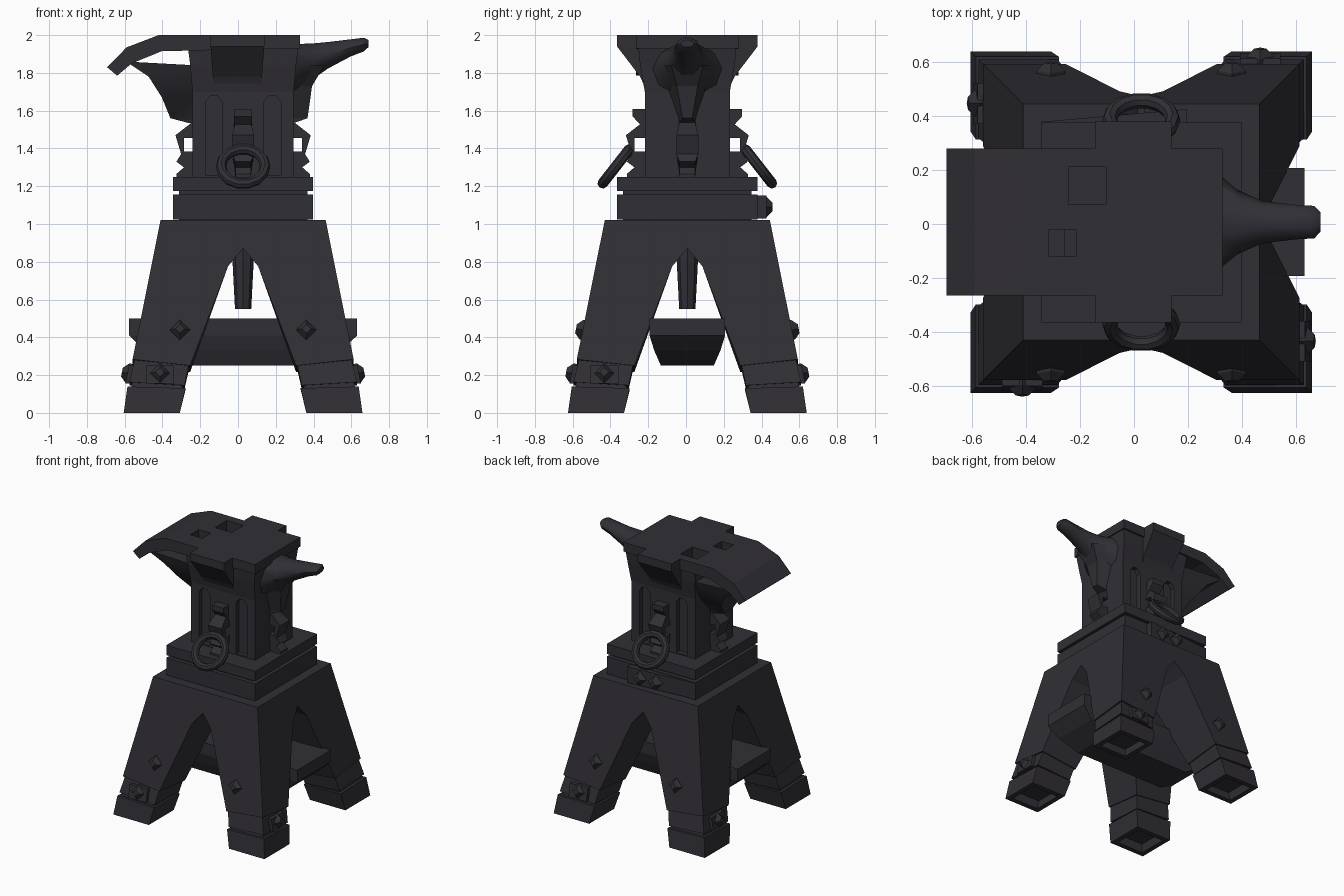
import bpy, bmesh, math
from mathutils import Vector, Matrix

if "Cube" in bpy.data.objects:
    bpy.data.objects.remove(bpy.data.objects["Cube"])

CX, CY = 0.027, 0.007          # axis of the stand
iron = bpy.data.materials.new("dark_iron")
iron.diffuse_color = (0.03, 0.028, 0.035, 1)
iron.use_nodes = True
iron.node_tree.nodes["Principled BSDF"].inputs["Base Color"].default_value = iron.diffuse_color
parts = []


def make(name, verts, faces, smooth=False):
    me = bpy.data.meshes.new(name)
    me.from_pydata([tuple(v) for v in verts], [], faces)
    bm = bmesh.new()
    bm.from_mesh(me)
    bmesh.ops.recalc_face_normals(bm, faces=bm.faces)
    for f in bm.faces:
        f.smooth = smooth
    bm.to_mesh(me)
    bm.free()
    me.materials.append(iron)
    ob = bpy.data.objects.new(name, me)
    bpy.context.collection.objects.link(ob)
    parts.append(ob)
    return ob


def loft(name, rings, smooth=False):
    n = len(rings[0])
    verts = [v for r in rings for v in r]
    faces = [(k * n + i, k * n + (i + 1) % n, (k + 1) * n + (i + 1) % n, (k + 1) * n + i)
             for k in range(len(rings) - 1) for i in range(n)]
    faces += [tuple(range(n)), tuple(range(len(verts) - n, len(verts)))]
    return make(name, verts, faces, smooth)


def rect(hx, hy, z, cx=0, cy=0):
    return [(cx + a * hx, cy + b * hy, z) for a, b in ((-1, -1), (1, -1), (1, 1), (-1, 1))]


def prism(name, pts, a, b, place):
    return loft(name, [[place(u, v, w) for u, v in pts] for w in (a, b)])


def along_y(u, v, w): return (u, w, v)
def along_x(u, v, w): return (w, u, v)


def cut(ob, cutters):
    for c in cutters:
        m = ob.modifiers.new("cut", 'BOOLEAN')
        m.operation, m.solver, m.object = 'DIFFERENCE', 'EXACT', c
    bpy.context.view_layer.update()
    dg = bpy.context.evaluated_depsgraph_get()
    me = bpy.data.meshes.new_from_object(ob.evaluated_get(dg))
    ob.modifiers.clear()
    ob.data = me


def discard(cutters):
    for c in cutters:
        parts.remove(c)
        bpy.data.objects.remove(c)


def bolt(name, pos, direction, r=0.053, depth=0.06):
    q = Vector(direction).to_track_quat('Z', 'Y').to_matrix()
    rings = [[Vector(pos) + q @ Vector((rr * math.cos(t * math.pi / 2), rr * math.sin(t * math.pi / 2), h))
              for t in range(4)] for rr, h in ((r, -depth / 2), (r, 0), (r * .45, depth / 2))]
    return loft(name, rings)


# stand: tapered block with crossing pointed arches
stand = loft("stand_block", [rect(.585, .585, .25), rect(.437, .437, 1.02)])
half = [(.345, .08), (.08, .776), (.035, .83)]
arch = half + [(0, .87)] + [(-u, v) for u, v in reversed(half)]
arches = [prism("arch_cutter", arch, -1, 1, f) for f in (along_x, along_y)]
cut(stand, arches)
discard(arches)
for v in stand.data.vertices:          # leg ends are cut square to the leg
    if v.co.z < .3:
        v.co.z = .25 + .11 * (abs(v.co.x) + abs(v.co.y) - .865)

# leg ends, straps and hollow feet
def leg_part(name, sx, sy, levels):
    rings = []
    for o, i, z, tilt in levels:
        rings.append([(sx * a, sy * b, z + tilt * (a + b - .9))
                      for a, b in ((o, o), (i, o), (i, i), (o, i))])
    loft(name, rings)

for sx in (-1, 1):
    for sy in (-1, 1):
        leg_part("leg_end", sx, sy, [(.55, .30, .32, .1), (.595, .325, .11, .05)])
        leg_part("leg_strap", sx, sy, [(.575, .288, .255, .1), (.602, .31, .145, .06)])
        leg_part("foot", sx, sy, [(.612, .305, .13, .03), (.632, .335, 0, 0),
                                  (.595, .372, 0, 0), (.585, .365, .06, 0)])
        bolt("leg_bolt", (sx * .335, sy * .56, .44), (0, sy, .19))

# strap clasps: one per leg, turning around the stand
for k in range(4):
    R = Matrix.Rotation(k * math.pi / 2, 3, 'Z')
    bolt("strap_bolt", R @ Vector((-.44, -.612, .21)), R @ Vector((0, -1, .19)))
    loft("strap_clasp", [[R @ Vector(p) for p in rect(.075, .015, z, -.44, -.6 + .19 * (z - .2))]
                         for z in (.155, .25)])

# trough and hanging peg under the block
loft("trough", [rect(.604, .2, .5), rect(.604, .2, .41), rect(.52, .175, .33), rect(.38, .14, .25)])
loft("peg", [[(r * math.cos(t * math.pi / 4), r * math.sin(t * math.pi / 4), z) for t in range(8)]
             for r, z in ((.043, .55), (.056, .8), (.05, .9))])

# collar, base plate and belt overlap on the back
loft("collar_core", [rect(.34, .34, 1.0), rect(.34, .34, 1.2)])
loft("collar_band", [rect(.371, .371, 1.025), rect(.371, .371, 1.155)])
loft("base_plate", [rect(.371, .371, 1.175), rect(.371, .371, 1.25)])
loft("belt_end", [[(-.37, .371, z), (.17, .418, z), (.17, .35, z), (-.37, .35, z)] for z in (1.03, 1.15)])
for x in (-.065, .065):
    bolt("belt_bolt", (x, .42, 1.09), (0, 1, 0))

# anvil waist with arched slots front and back
body = loft("anvil_waist", [rect(.268, .225, 1.24), rect(.268, .225, 1.7),
                            rect(.28, .25, 1.84), rect(.299, .265, 1.99)])
slots = []
for x in (-.155, .155):
    for y in (-.225, .225):
        pts = [(x - .045, 1.26), (x + .045, 1.26), (x + .045, 1.645), (x + .018, 1.68),
               (x - .018, 1.68), (x - .045, 1.645)]
        slots.append(prism("slot_cutter", pts, y - .035, y + .035, along_y))

# top plate curving down into the heel
plate = prism("top_plate", [(.3, 2), (-.447, 2), (-.617, 1.935), (-.72, 1.83), (-.667, 1.785),
                            (-.59, 1.85), (-.43, 1.915), (.3, 1.93)], -.272, .272, along_y)
holes = [loft("hole_cutter", [rect(.07, .07, z, -.2, .135) for z in (1.88, 2.1)]),
         loft("hole_cutter", [rect(.05, .05, z, -.292, -.077) for z in (1.88, 2.1)])]
cut(body, slots + holes)
cut(plate, holes)
discard(slots + holes)

# flared side blocks of the face
for s in (-1, 1):
    loft("face_flare", [[(x0, s * y, z) for x0, y in ((-hx - .03, .215), (hx - .03, .215), (hx - .03, yo), (-hx - .03, yo))]
                        for z, yo, hx in ((2, .372, .142), (1.94, .372, .142), (1.78, .25, .13), (1.72, .222, .12))])

# buttresses below heel and horn
heel = [(-.62, .25, 1.86), (-.5, .22, 1.78), (-.43, .15, 1.67), (-.385, .05, 1.56), (-.29, .045, 1.535)]
loft("heel_buttress", [[(x, -w, z), (x, w, z), (-.25, min(w, .24), min(z, 1.84)), (-.25, -min(w, .24), min(z, 1.84))]
                       for x, w, z in heel], True)
loft("horn_buttress", [[(x, -w * .5, z), (x, w * .5, z), (.25, w, z), (.25, -w, z)]
                       for x, w, z in ((.43, .17, 1.84), (.365, .11, 1.73), (.341, .05, 1.56))]
     + [[(.27, -.045, 1.535), (.27, .045, 1.535), (.25, .045, 1.535), (.25, -.045, 1.535)]])

# horn
horn = []
for x, w, top, low in ((.27, .19, 1.96, 1.68), (.36, .115, 1.96, 1.755), (.45, .078, 1.967, 1.82),
                       (.57, .064, 1.98, 1.885), (.64, .06, 1.988, 1.912), (.663, .036, 1.975, 1.935)):
    horn.append([(x, w * math.cos(t * math.pi / 5), (top + low) / 2 + (top - low) / 2 * math.sin(t * math.pi / 5))
                 for t in range(10)])
loft("horn", horn, True)

# lugs on all four sides, each with an eye
lug = [(-.03, 1.54), (0, 1.54), (.09, 1.47), (.06, 1.37), (.085, 1.33), (.045, 1.30), (.085, 1.265),
       (.085, 1.245), (-.03, 1.245), (-.03, 1.385), (.045, 1.385), (.045, 1.455), (-.03, 1.455)]
for k in range(4):
    R = Matrix.Rotation(k * math.pi / 2, 3, 'Z')
    wall = .268 if k % 2 == 0 else .235
    prism("lug", lug, -.058, .058,
          lambda u, v, w: R @ Vector((wall + u, w * (1 if 1.36 < v < 1.52 else .7), v)))
    if k % 2:
        prism("lug_cap", [(-.03, 1.61), (.055, 1.61), (.055, 1.57), (0, 1.51), (-.03, 1.51)], -.048, .048,
              lambda u, v, w: R @ Vector((wall + u, w, v)))

# hanging rings
for s in (-1, 1):
    bpy.ops.mesh.primitive_torus_add(major_radius=.117, minor_radius=.028, major_segments=14, minor_segments=8,
                                     location=(0, s * .378, 1.305), rotation=(-s * math.radians(52), 0, 0))
    ring = bpy.context.object
    ring.name = "hanging_ring"
    ring.data.materials.append(iron)
    parts.append(ring)
    bpy.ops.object.shade_smooth_by_angle(angle=math.radians(40))

# shift onto the stand axis, soften only horn and heel curves
for ob in parts:
    ob.location += Vector((CX, CY, 0))
    if ob.name in ("horn", "heel_buttress"):
        bpy.ops.object.select_all(action='DESELECT')
        ob.select_set(True)
        bpy.context.view_layer.objects.active = ob
        bpy.ops.object.shade_smooth_by_angle(angle=math.radians(40))
